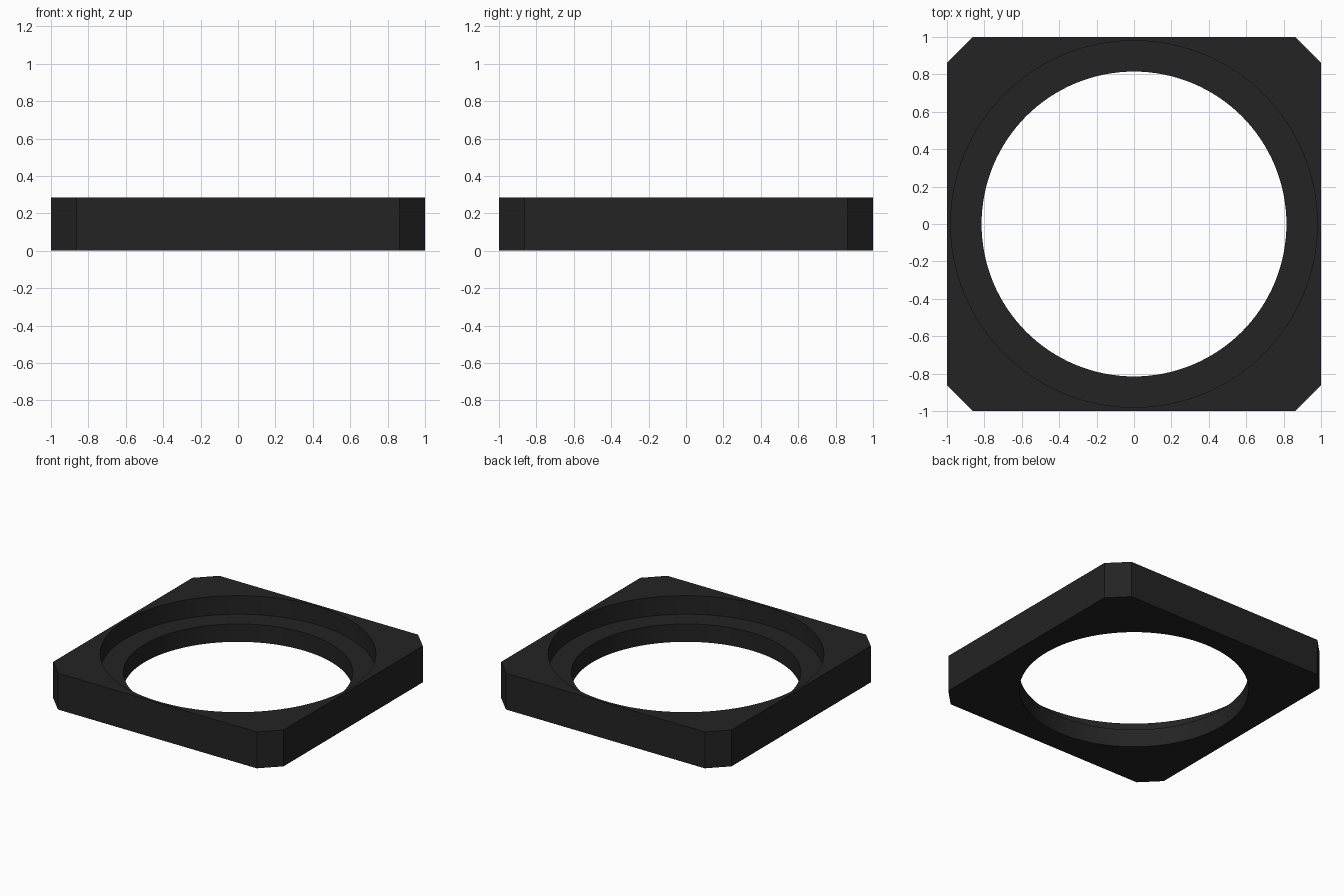
import bpy
import bmesh

if "Cube" in bpy.data.objects:
    bpy.data.objects.remove(bpy.data.objects["Cube"])

HEIGHT = 0.285      # plate thickness
LEDGE = 0.14        # height of the inner ledge
CHAMFER = 0.137     # corner cut
BORE_R, RECESS_R = 0.815, 0.98

black = bpy.data.materials.new("matte black")
black.diffuse_color = (0.017, 0.017, 0.017, 1)
black.use_nodes = True
black.node_tree.nodes["Principled BSDF"].inputs["Base Color"].default_value = black.diffuse_color


def cut_round(target, radius, bottom):
    """Cut a vertical round hole from `bottom` up through the top."""
    top = HEIGHT + 0.2
    bpy.ops.mesh.primitive_cylinder_add(
        vertices=128, radius=radius, depth=top - bottom,
        location=(0, 0, (top + bottom) / 2))
    cutter = bpy.context.object
    cutter.name = "round_cutter"
    cutter.hide_render = True
    cutter.data.materials.append(black)
    mod = target.modifiers.new("round hole", 'BOOLEAN')
    mod.operation = 'DIFFERENCE'
    mod.solver = 'EXACT'
    mod.object = cutter
    bpy.context.view_layer.objects.active = target
    bpy.ops.object.modifier_apply(modifier=mod.name)
    bpy.data.objects.remove(cutter, do_unlink=True)


# Square plate with chamfered corners
c = 1 - CHAMFER
outline = [(-c, -1), (c, -1), (1, -c), (1, c), (c, 1), (-c, 1), (-1, c), (-1, -c)]
bm = bmesh.new()
base = bm.faces.new([bm.verts.new((x, y, 0)) for x, y in outline])
raised = bmesh.ops.extrude_face_region(bm, geom=[base], use_keep_orig=True)
verts = [v for v in raised["geom"] if isinstance(v, bmesh.types.BMVert)]
bmesh.ops.translate(bm, vec=(0, 0, HEIGHT), verts=verts)
bmesh.ops.recalc_face_normals(bm, faces=bm.faces[:])
mesh = bpy.data.meshes.new("mounting_plate")
bm.to_mesh(mesh)
bm.free()
plate = bpy.data.objects.new("mounting_plate", mesh)
bpy.context.collection.objects.link(plate)
mesh.materials.append(black)

# Through bore and wider upper recess, leaving a ledge
cut_round(plate, BORE_R, -0.2)
cut_round(plate, RECESS_R, LEDGE)

# Smooth round walls, crisp edges
bpy.ops.object.select_all(action='DESELECT')
plate.select_set(True)
bpy.context.view_layer.objects.active = plate
bpy.ops.object.shade_smooth_by_angle()
